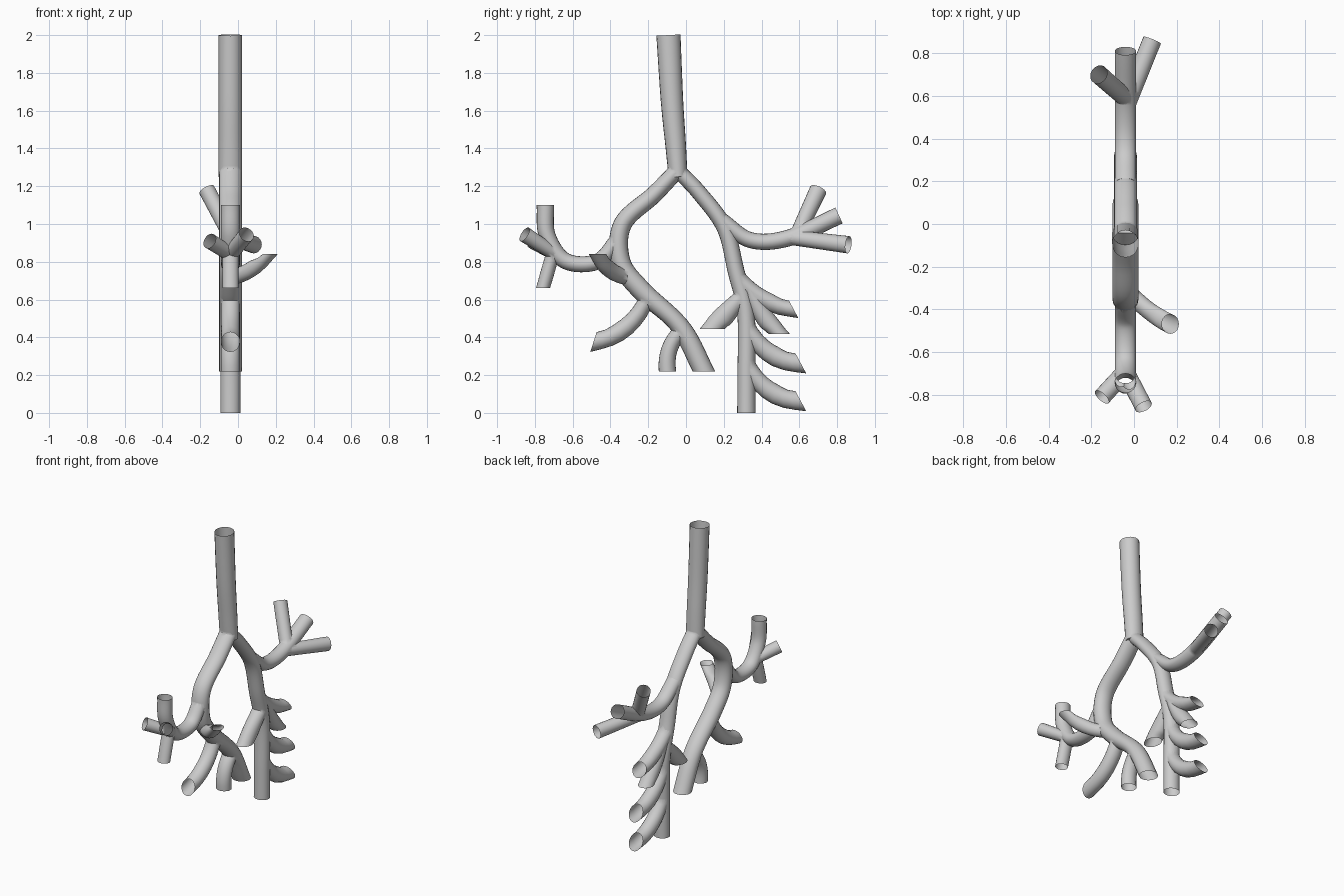
import bpy, bmesh, math
from mathutils import Vector

if "Cube" in bpy.data.objects:
    bpy.data.objects.remove(bpy.data.objects["Cube"])

SIDES, STEPS, X0 = 20, 8, -0.04
DOWN, UP, SLANT = Vector((0, 0, -1)), Vector((0, 0, 1)), Vector((0, .88, .47))
open_ends, parts = [], []


def spline(pts):
    """Catmull-Rom curve through the points."""
    p = [pts[0] * 2 - pts[1]] + pts + [pts[-1] * 2 - pts[-2]]
    out = []
    for a, b, c, d in zip(p, p[1:], p[2:], p[3:]):
        for k in range(STEPS):
            t = k / STEPS
            m, n = (c - a) / 2, (d - b) / 2
            out.append(b + m * t + (3 * (c - b) - 2 * m - n) * t * t + (2 * (b - c) + m + n) * t ** 3)
    return out + [pts[-1]]


def place(p):
    """(y, z) lies in the main plane; (x, y, z) is free."""
    return Vector(p) if len(p) == 3 else Vector((X0, *p))


def tube(name, path, r0=.04, r1=.046, rx=.05, cut=None, opened=(-1,)):
    """Elliptical tube along a path; cut sets the end plane, opened lists ends left open."""
    n = len(path)
    bm = bmesh.new()
    rings = []
    for i, c in enumerate(path):
        f = i / (n - 1)
        t = (path[min(i + 1, n - 1)] - path[max(i - 1, 0)]).normalized()
        if cut:
            w = max(0, 2 * f - 1)
            t = t.lerp(cut, w * w * (3 - 2 * w)).normalized()
        u = (Vector((1, 0, 0)) - t * t.x).normalized() * rx
        v = t.cross(u).normalized() * (r0 + (r1 - r0) * f)
        rings.append([bm.verts.new(c + u * math.cos(a) + v * math.sin(a))
                      for a in (math.tau * k / SIDES for k in range(SIDES))])
        if i in opened or i - n in opened:
            open_ends.append((c.copy(), t.copy()))
    for a, b in zip(rings, rings[1:]):
        for k in range(SIDES):
            bm.faces.new((a[k - 1], a[k], b[k], b[k - 1]))
    bm.faces.new(rings[0])
    bm.faces.new(rings[-1])
    bmesh.ops.recalc_face_normals(bm, faces=bm.faces[:])
    me = bpy.data.meshes.new(name)
    bm.to_mesh(me)
    bm.free()
    ob = bpy.data.objects.new(name, me)
    bpy.context.collection.objects.link(ob)
    parts.append(ob)


def limb(name, *pts, **kw):
    tube(name, spline([place(p) for p in pts]), **kw)


def twig(name, start, end, bend=0, **kw):
    """Short branch: a quadratic arc bowed sideways by bend x length."""
    a, b = place(start), place(end)
    d = b - a
    c = (a + b) / 2 + Vector((0, -d.z, d.y)) * bend
    ts = [k / STEPS for k in range(STEPS + 1)]
    tube(name, [a * (1 - t) ** 2 + c * 2 * t * (1 - t) + b * t * t for t in ts], **kw)


# Windpipe and the two main branches
limb("airway_tree", (-.093, 2), (-.074, 1.65), (-.055, 1.42), (-.042, 1.25),
     r0=.064, r1=.05, rx=.062, opened=(0,))
limb("left_main", (-.05, 1.28), (-.17, 1.155), (-.335, 1), (-.345, .8), (-.235, .647),
     (-.03, .456), (.095, .22), r0=.043, r1=.06, rx=.06, cut=DOWN)
limb("right_main", (-.04, 1.28), (.07, 1.165), (.205, .98), (.265, .75), (.317, .53),
     (.32, .2), (.32, 0), r1=.049, rx=.053, cut=DOWN)

# Right upper limb and twigs
limb("right_upper", (.19, 1.02), (.34, .915), (.54, .925), (.81, 1.045))
twig("right_twig_up", (X0, .59, .945), (-.165, .70, 1.18), rx=.044)
twig("right_twig_out", (X0, .55, .93), (.085, .86, .89), rx=.044)

# Right lower side branches
twig("right_side_top", (.275, .72), (.57, .548), -.2, r1=.052, cut=SLANT)
twig("right_side_fork", (.34, .65), (.495, .417), -.12, r1=.056, cut=DOWN)
for i in range(2):
    twig(f"right_side_low_{i}", (.32, .47 - .2 * i), (.608, .262 - .2 * i), -.3, r1=.06, cut=SLANT)
twig("right_inner", (.3, .62), (.137, .443), r1=.066, cut=DOWN)

# Left upper limb and twigs
limb("left_upper", (-.36, .92), (-.47, .8), (-.64, .805), (-.735, .94), (-.745, 1.1), cut=UP)
twig("left_twig_down", (-.70, .86), (-.757, .66), r0=.036, r1=.037, rx=.043, cut=DOWN)
twig("left_twig_back", (X0, -.69, .84), (-.15, -.81, .91), r0=.036, r1=.042, rx=.042)
twig("left_twig_front", (X0, -.69, .84), (.045, -.855, .945), r0=.036, r1=.042, rx=.042)

# Left lower branches
twig("left_sideways", (X0, -.305, .715), (.17, -.468, .84), .25, rx=.04, cut=UP)
twig("left_outer", (-.2, .62), (-.49, .375), .27, r1=.055, cut=Vector((0, -.95, .3)))
twig("left_inner", (-.02, .44), (-.098, .22), -.25, cut=DOWN)

# Fuse all branches into one skin
tree = parts[0]
for ob in parts[1:]:
    m = tree.modifiers.new("join", 'BOOLEAN')
    m.operation, m.solver, m.object = 'UNION', 'EXACT', ob
    dg = bpy.context.evaluated_depsgraph_get()
    me = bpy.data.meshes.new_from_object(tree.evaluated_get(dg))
    tree.modifiers.clear()
    tree.data = me
    bpy.data.objects.remove(ob)

# Open the branch ends
bm = bmesh.new()
bm.from_mesh(tree.data)
caps = []
for f in bm.faces:
    p = f.calc_center_median()
    if any((p - c).length < .04 and abs((p - c).dot(n)) < .002 and abs(f.normal.dot(n)) > .98
           for c, n in open_ends):
        caps.append(f)
bmesh.ops.delete(bm, geom=caps, context='FACES')
bm.to_mesh(tree.data)
bm.free()

bpy.context.view_layer.objects.active = tree
tree.select_set(True)
bpy.ops.object.shade_smooth_by_angle(angle=math.radians(50))
